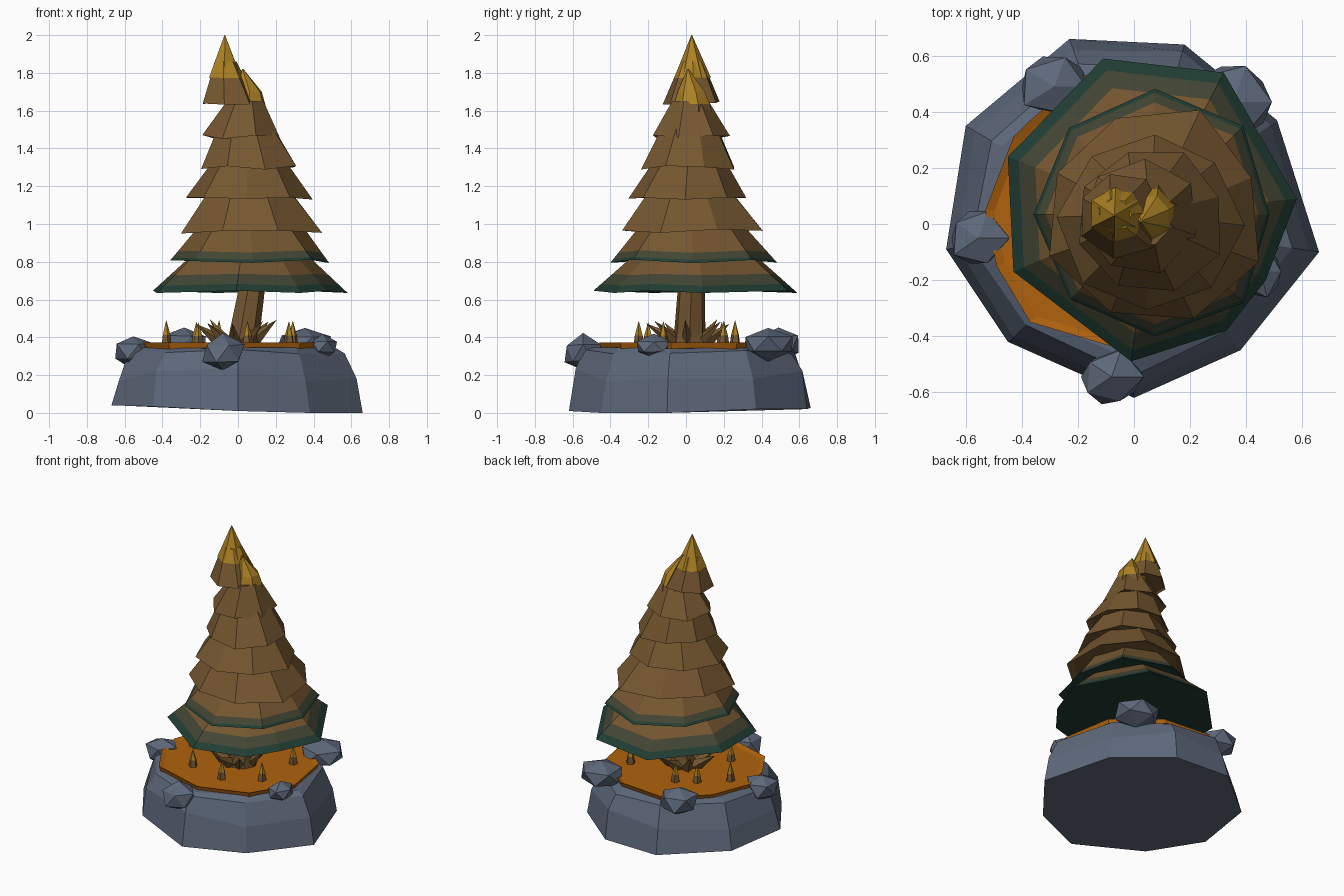
import bpy, bmesh, math, random
from mathutils import Vector

if "Cube" in bpy.data.objects:
    bpy.data.objects.remove(bpy.data.objects["Cube"])

random.seed(4)


def material(name, rgb):
    m = bpy.data.materials.new(name)
    m.diffuse_color = (*rgb, 1)
    m.use_nodes = True
    m.node_tree.nodes["Principled BSDF"].inputs["Base Color"].default_value = m.diffuse_color
    return m


ROCK = material("slate rock", (0.112, 0.14, 0.198))
SOIL = material("orange soil", (0.43, 0.122, 0.004))
BROWN = material("brown needles", (0.18, 0.096, 0.03))
GOLD = material("gold tip", (0.42, 0.225, 0.018))
GREEN = material("dark green", (0.015, 0.048, 0.034))
OLIVE = material("muted olive", (0.056, 0.062, 0.034))


def finish(bm, name, mats):
    bmesh.ops.recalc_face_normals(bm, faces=bm.faces)
    mesh = bpy.data.meshes.new(name)
    bm.to_mesh(mesh)
    bm.free()
    ob = bpy.data.objects.new(name, mesh)
    bpy.context.collection.objects.link(ob)
    for m in mats:
        mesh.materials.append(m)
    return ob


def loft(name, rings, mats, bands=None):
    """Skin a stack of point rings; bands gives the material index of each strip."""
    bm = bmesh.new()
    rows = [[bm.verts.new(p) for p in ring] for ring in rings]
    n = len(rows[0])
    bands = bands or [0] * (len(rows) - 1)
    for a, b, mi in zip(rows, rows[1:], bands):
        for i in range(n):
            j = (i + 1) % n
            bm.faces.new((a[i], a[j], b[j], b[i])).material_index = mi
    bm.faces.new(rows[0]).material_index = bands[0]
    bm.faces.new(rows[-1]).material_index = bands[-1]
    return finish(bm, name, mats)


def circle(c, r, n, turn=0.0):
    return [Vector((c[0] + r * math.cos(turn + math.tau * i / n),
                    c[1] + r * math.sin(turn + math.tau * i / n), c[2])) for i in range(n)]


def mix(a, b, t):
    return [p.lerp(q, t) for p, q in zip(a, b)]


# Rock island
outline = [(-0.67, -0.09), (-0.60, 0.35), (-0.23, 0.66), (0.18, 0.64), (0.51, 0.37),
           (0.66, -0.10), (0.38, -0.45), (0.0, -0.62), (-0.45, -0.42)]


def rock_ring(scale, z, wobble, spread=0.0):
    ring = []
    for x, y in outline:
        s = scale + random.uniform(-spread, spread)
        ring.append(Vector((x * s, y * s, z + random.uniform(-wobble, wobble))))
    return ring


base = [Vector((x, y, 0.02 - 0.03 * x * (x < 0))) for x, y in outline]
base[7].z = 0.01
base[6].z = base[5].z = 0.0
loft("rock_island", [base, rock_ring(0.95, 0.20, 0.04, 0.015), rock_ring(0.855, 0.325, 0.015, 0.02),
                     rock_ring(0.79, 0.345, 0.004)], [ROCK])

# Soil bed
soil = [(-0.37, 0.37), (-0.43, 0.31), (-0.53, 0.05), (-0.49, -0.15), (-0.37, -0.35), (0.0, -0.46),
        (0.33, -0.35), (0.50, -0.08), (0.44, 0.27), (0.16, 0.50), (-0.18, 0.53)]
loft("soil_bed", [[Vector((x * s, y * s, z)) for x, y in soil]
                  for s, z in ((0.97, 0.33), (1.0, 0.372), (0.94, 0.36))], [SOIL])

# Boulders on the rim
for i, (x, y, z, rx, ry, rz) in enumerate([
        (-0.555, -0.05, 0.325, 0.11, 0.105, 0.085), (-0.08, -0.545, 0.315, 0.115, 0.105, 0.095),
        (-0.285, 0.49, 0.365, 0.13, 0.11, 0.09), (0.355, 0.435, 0.365, 0.155, 0.15, 0.09),
        (0.45, -0.17, 0.35, 0.085, 0.10, 0.06)]):
    bm = bmesh.new()
    bmesh.ops.create_icosphere(bm, subdivisions=1, radius=1)
    for v in bm.verts:
        k = random.uniform(0.92, 1.15)
        v.co = Vector((x + v.co.x * rx * k, y + v.co.y * ry * k, z + v.co.z * rz * k))
    bmesh.ops.dissolve_limit(bm, angle_limit=0.4, verts=bm.verts, edges=bm.edges)
    finish(bm, f"boulder_{i + 1}", [ROCK])

# Leaning trunk
loft("trunk", [circle((0.02, 0.02, 0.34), 0.10, 7), circle((0.03, 0.02, 0.42), 0.085, 7),
               circle((0.08, 0.03, 0.72), 0.07, 7)], [BROWN])

# Pointed roots around the trunk
for i in range(8):
    a = math.tau * i / 8 + random.uniform(-0.15, 0.15)
    out = Vector((math.cos(a), math.sin(a), 0))
    side = Vector((-out.y, out.x, 0))
    start = Vector((-0.01, 0.02, 0.36)) + out * 0.06
    tip = start + out * random.uniform(0.13, 0.18) + Vector((0, 0, random.uniform(0.11, 0.14)))
    foot = [start + side * 0.04, start + out * 0.06, start - side * 0.04, start + Vector((0, 0, 0.05))]
    loft(f"root_{i + 1}", [foot, mix(foot, [tip] * 4, 0.98)], [BROWN])

# Small gold-tipped sprouts
for i, (x, y) in enumerate([(-0.38, 0.05), (-0.21, -0.20), (-0.10, 0.26), (0.27, -0.12),
                            (0.29, 0.20), (0.05, -0.25), (-0.22, 0.19)]):
    h = random.uniform(0.11, 0.13)
    loft(f"sprout_{i + 1}", [circle((x, y, 0.355), 0.03, 5, i), circle((x, y, 0.36 + h * 0.4), 0.022, 5, i),
                             circle((x, y, 0.36 + h), 0.001, 5, i)], [BROWN, GOLD], [0, 1])

# Bottom skirt with dark hem
skirt = [(-0.11, 0.59), (0.32, 0.54), (0.58, 0.09), (0.47, -0.20), (0.33, -0.38),
         (-0.01, -0.49), (-0.43, -0.17), (-0.45, 0.24)]
hem = [Vector((x, y, 0.635 + 0.012 * (i % 2))) for i, (x, y) in enumerate(skirt)]
top = [Vector((0.06 + (x - 0.06) * 0.52, 0.04 + (y - 0.04) * 0.52, 0.87)) for x, y in skirt]
loft("branch_tier_1", [hem, mix(hem, top, 0.16), mix(hem, top, 0.40), top],
     [GREEN, OLIVE, BROWN], [0, 1, 2])

# Upper tiers: hem centre x, y, z, hem radius, top centre x, y, z, top radius
tiers = [(0.075, 0.035, 0.80, 0.425, 0.07, 0.03, 1.02, 0.25),
         (0.07, 0.03, 0.96, 0.39, 0.06, 0.02, 1.19, 0.22),
         (0.06, 0.01, 1.13, 0.325, 0.06, 0.02, 1.35, 0.18),
         (0.06, 0.015, 1.30, 0.265, 0.04, 0.02, 1.52, 0.15),
         (0.02, 0.025, 1.46, 0.21, 0.04, 0.02, 1.65, 0.10),
         (-0.045, 0.035, 1.64, 0.155, -0.068, 0.032, 1.86, 0.06)]
for k, (x, y, z, r, tx, ty, tz, tr) in enumerate(tiers):
    n = 8 if k < 4 else 7
    turn = 0.37 * k
    hem = circle((x, y, z), r, n, turn)
    for p in hem:
        s = random.uniform(0.95, 1.06)
        p.x, p.y = x + (p.x - x) * s, y + (p.y - y) * s
        p.z += random.uniform(-0.012, 0.012)
    top = circle((tx, ty, tz), tr, n, turn)
    # Thin hanging edge under each hem gives the layered look
    under = [Vector((x + (p.x - x) * 0.9, y + (p.y - y) * 0.9, p.z + 0.012)) for p in hem]
    if k == 0:
        loft("branch_tier_2", [under, hem, mix(hem, top, 0.07), mix(hem, top, 0.24), top],
             [GREEN, OLIVE, BROWN], [0, 0, 1, 2])
    elif k == 5:
        loft("branch_tier_7", [under, hem, mix(hem, top, 0.62), top], [BROWN, GOLD], [0, 0, 1])
    else:
        loft(f"branch_tier_{k + 2}", [under, hem, top], [BROWN])

# Side tip leaning off the crown, gold on top
loft("side_tip", [circle((0.045, 0.035, 1.54), 0.125, 7, 0.3), circle((0.05, 0.035, 1.635), 0.098, 7, 0.3),
                  circle((0.055, 0.03, 1.70), 0.074, 7, 0.3), circle((0.025, 0.01, 1.82), 0.004, 7, 0.3)],
     [BROWN, GOLD], [0, 1, 1])

# Gold peak
loft("peak", [circle((-0.068, 0.035, 1.775), 0.097, 6, 0.5), circle((-0.07, 0.03, 2.0), 0.002, 6, 0.5)], [GOLD])
